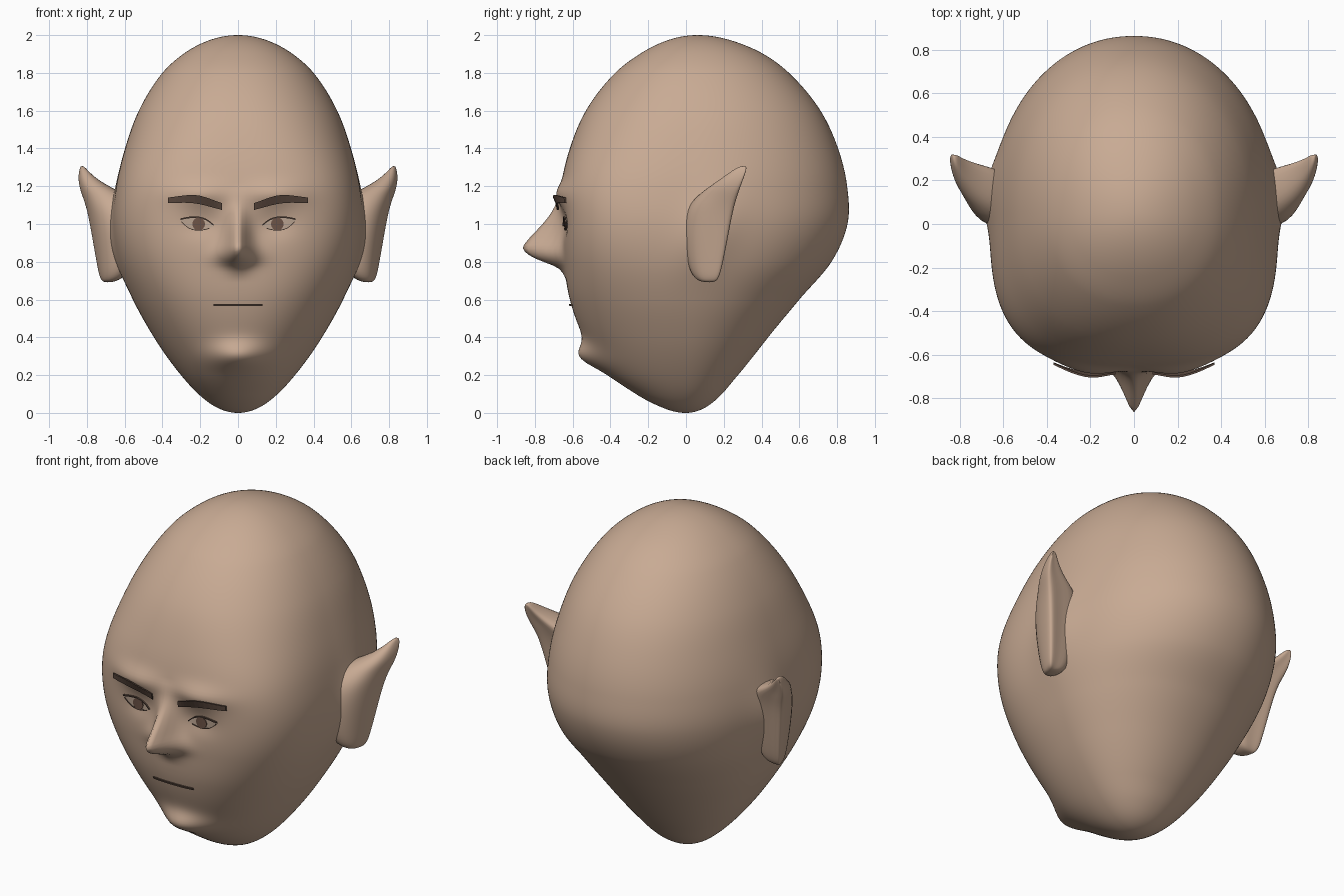
import bpy, bmesh, math
from math import pi, sin, cos, exp, acos

if "Cube" in bpy.data.objects:
    bpy.data.objects.remove(bpy.data.objects["Cube"])


def material(name, rgb):
    m = bpy.data.materials.new(name)
    m.use_nodes = True
    m.diffuse_color = (*rgb, 1)
    bsdf = next(n for n in m.node_tree.nodes if n.type == 'BSDF_PRINCIPLED')
    bsdf.inputs["Base Color"].default_value = (*rgb, 1)
    bsdf.inputs["Roughness"].default_value = 0.8
    return m


skin = material("skin", (0.58, 0.405, 0.295))
dark = material("dark brown", (0.11, 0.07, 0.052))
iris_brown = material("iris brown", (0.16, 0.092, 0.066))
eye_tan = material("eye tan", (0.52, 0.39, 0.30))


def make_object(name, verts, faces, mat, smooth=True):
    mesh = bpy.data.meshes.new(name)
    bm = bmesh.new()
    vs = [bm.verts.new(v) for v in verts]
    for f in faces:
        bm.faces.new([vs[i] for i in f])
    bmesh.ops.recalc_face_normals(bm, faces=bm.faces)
    for f in bm.faces:
        f.smooth = smooth
    bm.to_mesh(mesh)
    bm.free()
    mesh.materials.append(mat)
    obj = bpy.data.objects.new(name, mesh)
    bpy.context.collection.objects.link(obj)
    return obj


def loft(rings):
    """Vertices and faces of a capped tube through equal-length rings."""
    n = len(rings[0])
    verts = [p for r in rings for p in r]
    faces = [(k * n + i, k * n + (i + 1) % n, (k + 1) * n + (i + 1) % n, (k + 1) * n + i)
             for k in range(len(rings) - 1) for i in range(n)]
    faces += [list(range(n)), list(range(len(verts) - n, len(verts)))]
    return verts, faces


def spline(keys, x):
    """Smooth curve through (x, value) keys."""
    x = min(max(x, keys[0][0]), keys[-1][0])
    i = max(j for j in range(len(keys) - 1) if keys[j][0] <= x)

    def slope(j):
        a, b = keys[max(j - 1, 0)], keys[min(j + 1, len(keys) - 1)]
        return (b[1] - a[1]) / (b[0] - a[0])
    (x0, v0), (x1, v1) = keys[i], keys[i + 1]
    h = x1 - x0
    t = (x - x0) / h
    return (v0 * (1 + 2 * t) * (1 - t) ** 2 + v1 * t * t * (3 - 2 * t)
            + h * t * (1 - t) * (slope(i) * (1 - t) - slope(i + 1) * t))


# Skull profile: height, half width, front y, back y
PROFILE = [
    (0, 0, 0, 0), (.03, .115, -.13, .105), (.1, .21, -.265, .19), (.2, .302, -.40, .275),
    (.4, .445, -.54, .435), (.6, .555, -.615, .60), (.8, .63, -.645, .77),
    (1.0, .66, -.655, .855), (1.2, .645, -.66, .853), (1.4, .598, -.615, .805),
    (1.6, .525, -.53, .712), (1.8, .4, -.375, .545), (1.9, .29, -.245, .41),
    (1.97, .16, -.105, .245), (2, 0, .06, .06)]
WIDTH, FRONT, BACK = ([(acos(1 - p[0]), p[c]) for p in PROFILE] for c in (1, 2, 3))
NOSE = [(.66, 0), (.72, .005), (.77, .04), (.80, .11), (.83, .175), (.87, .213),
        (.91, .19), (1.0, .105), (1.06, .055), (1.12, .02), (1.2, 0)]


def section(z):
    """Half width, front y, back y, centre y and front squareness."""
    p = acos(max(-1, min(1, 1 - z)))
    return (spline(WIDTH, p), spline(FRONT, p), spline(BACK, p), .03 * z,
            2.1 + .95 * exp(-((z - 1.05) / .45) ** 2))


def bump(x, z, cx, cz, wx, wz):
    return exp(-((x - cx) / wx) ** 2 - ((z - cz) / wz) ** 2)


def relief(x, z):
    """Forward push of nose, chin, brow ridge and eye sockets."""
    ax = abs(x)
    nose_w = .053 + .025 * exp(-((z - .82) / .08) ** 2)
    out = spline(NOSE, z) * exp(-(ax / nose_w) ** 1.7)
    out += .085 * bump(x, z, 0, .295, .15, .075)
    out += .03 * bump(ax, z, .2, 1.16, .15, .06)
    return out - .02 * bump(ax, z, .19, 1.0, .1, .07)


def face_y(x, z):
    w, f, b, c, n = section(z)
    return c - (c - f) * max(0, 1 - abs(x / w) ** n) ** (1 / n) - relief(x, z)


# Head with nose and chin in one skin, swelling slightly where the ears join
ROWS, SEGS = 170, 200
rings = []
for k in range(1, ROWS):
    z = 1 - cos(pi * k / ROWS)
    w, f, b, c, n = section(z)
    ring = []
    for i in range(SEGS):
        a = 2 * pi * i / SEGS
        dx, dy = cos(a), sin(a)
        depth, e = (b - c, 2.08) if dy > 0 else (c - f, n)
        r = (abs(dx / w) ** e + abs(dy / depth) ** e) ** (-1 / e)
        x, y = r * dx, c + r * dy
        x += .035 * dx * bump(y, z, .12 + .3 * (z - .95), .95, .15, .2)
        if dy < 0:
            y -= relief(x, z) * min(1, -dy * 3)
        ring.append((x, y, z))
    rings.append(ring)
make_object("head", *loft(rings), skin)

# Pointed ears: height, front y, back y, outer x, root x
EAR = [
    (.69, .08, .155, .715, .66), (.715, .035, .18, .735, .60), (.78, .0, .20, .75, .56),
    (.95, -.025, .235, .78, .55), (1.08, -.012, .26, .805, .55), (1.15, .05, .28, .83, .57),
    (1.2, .12, .295, .845, .685), (1.26, .21, .315, .848, .775), (1.31, .28, .328, .835, .815)]


def ear_ring(s, z, yf, yb, xo, xr):
    d, h = xo - xr, yb - yf
    pts = [(xr, yf), (xr + .58 * d, yf + .03 * h), (xr + .87 * d, yf + .36 * h),
           (xo, yb - .12 * h), (xo - .04 * d, yb), (xr + .6 * d, yb - .1 * h),
           (xr, yb - .05 * h)]
    return [(s * x, y, z) for x, y in pts]


for side, s in (("left", 1), ("right", -1)):
    ear = make_object(side + "_ear", *loft([ear_ring(s, *row) for row in EAR]), skin)
    ear.modifiers.new("smooth", 'SUBSURF').levels = 2
    ear.modifiers["smooth"].render_levels = 2


def strip(name, s, x0, x1, top, bottom, mat, lift, cols=16):
    """Thin plate that follows the face between two edge curves."""
    loops = []
    for i in range(cols + 1):
        x = x0 + (x1 - x0) * (1 - cos(pi * i / cols)) / 2
        zt, zb = top(x) + .0005, bottom(x) - .0005
        loops.append([(s * x, face_y(x, z) - d, z)
                      for z, d in ((zt, lift), (zb, lift), (zb, lift - .009), (zt, lift - .009))])
    make_object(name, *loft(loops), mat, smooth=False)


def curve(*pts):
    return lambda x: spline(pts, x)


# Brows and eyes
brow_top = curve((.085, 1.11), (.22, 1.152), (.37, 1.14))
brow_low = curve((.085, 1.075), (.23, 1.11), (.37, 1.112))
lid = curve((.13, .991), (.165, 1.018), (.215, 1.033), (.265, 1.03), (.305, 1.022))
low_lid = curve((.13, .987), (.165, .975), (.21, .968), (.26, .98), (.305, 1.018))
IX, IZ, IR = .208, 1.0, .033


def arc(x):
    return math.sqrt(max(0, IR ** 2 - (x - IX) ** 2))


for side, s in (("left", 1), ("right", -1)):
    strip(side + "_eyebrow", s, .085, .37, brow_top, brow_low, dark, .02)
    strip(side + "_eye", s, .13, .305, lid, low_lid, eye_tan, .005)
    strip(side + "_iris", s, IX - IR, IX + IR, lambda x: min(IZ + arc(x), lid(x)),
          lambda x: max(IZ - arc(x), low_lid(x)), iris_brown, .012)
    strip(side + "_upper_lid", s, .13, .305, lambda x: lid(x) + .007, lid, dark, .014)
    strip(side + "_lower_lid", s, .15, .3, low_lid, lambda x: low_lid(x) - .003, dark, .01)

# Mouth line
strip("mouth", 1, -.13, .13, lambda x: .576, lambda x: .566, dark, .012)
